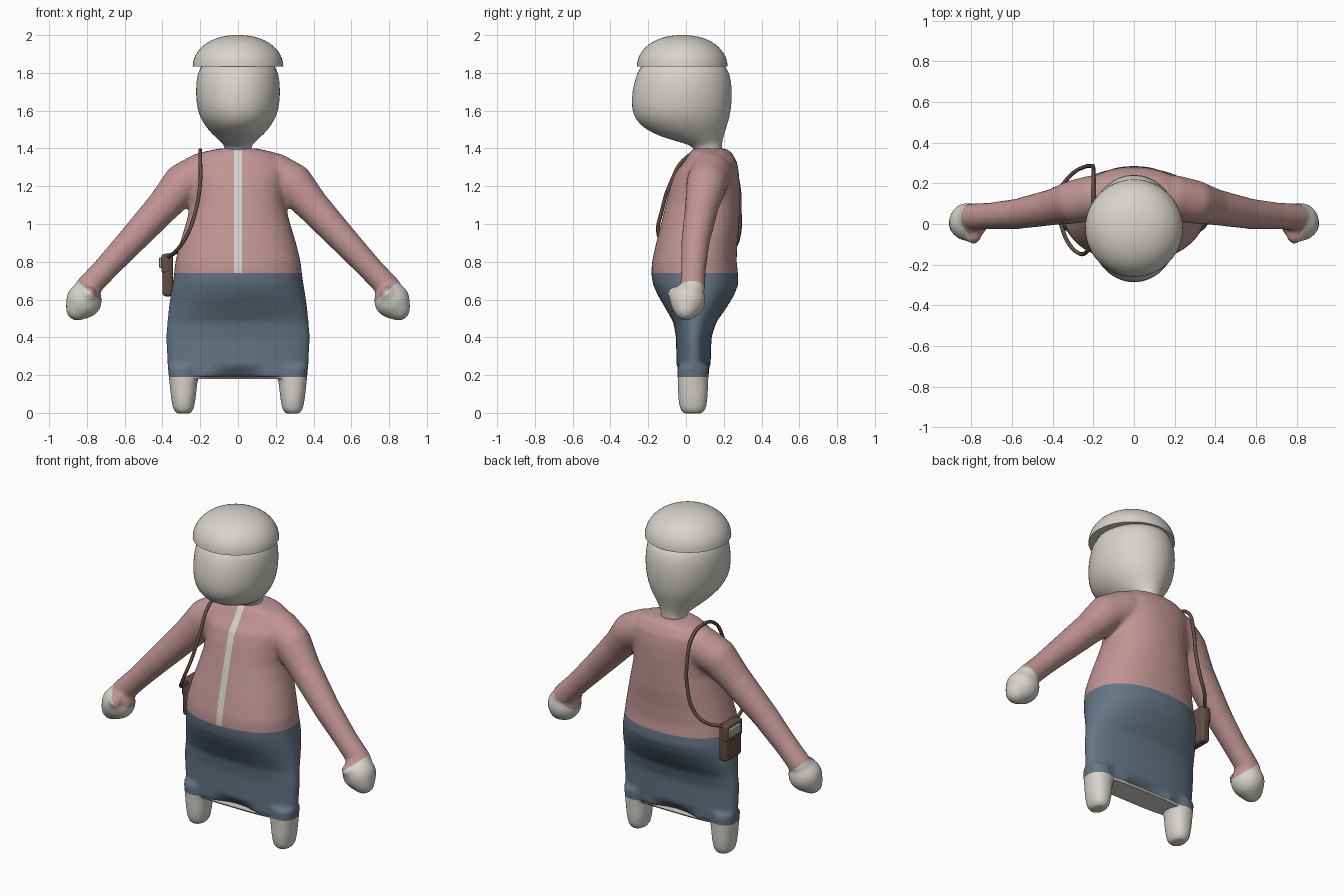
import bpy, bmesh, math
from mathutils import Vector, Matrix

cube = bpy.data.objects.get("Cube")
if cube:
    bpy.data.objects.remove(cube)


def material(name, rgb):
    m = bpy.data.materials.new(name)
    m.use_nodes = True
    m.diffuse_color = (*rgb, 1)
    m.node_tree.nodes["Principled BSDF"].inputs["Base Color"].default_value = (*rgb, 1)
    return m


LIGHT = material("warm_white", (0.68, 0.65, 0.61))
PINK = material("dusty_pink", (0.53, 0.30, 0.30))
BLUE = material("slate_blue", (0.13, 0.18, 0.235))
BROWN = material("leather_brown", (0.13, 0.075, 0.06))
GREY = material("clasp_grey", (0.38, 0.38, 0.37))


def add_object(name, bm, *mats, angle=40):
    mesh = bpy.data.meshes.new(name)
    bmesh.ops.recalc_face_normals(bm, faces=bm.faces)
    bm.to_mesh(mesh)
    bm.free()
    for m in mats:
        mesh.materials.append(m)
    mesh.shade_smooth()
    mesh.set_sharp_from_angle(angle=math.radians(angle))
    obj = bpy.data.objects.new(name, mesh)
    bpy.context.collection.objects.link(obj)
    return obj


def power(v, p):
    return math.copysign(abs(v) ** p, v)


def loft(bm, rings, cx=0, n=48, p=0.9):
    """Closed loft through rings given as (z, half width, front y, back y)."""
    loops = []
    for z, hx, yf, yb in rings:
        loop = []
        for i in range(n):
            a = math.tau * i / n
            x = cx + hx * power(math.cos(a), p)
            y = (yf + yb) / 2 + (yb - yf) / 2 * power(math.sin(a), p)
            loop.append(bm.verts.new((x, y, z)))
        loops.append(loop)
    for a, b in zip(loops, loops[1:]):
        for i in range(n):
            j = (i + 1) % n
            bm.faces.new((a[i], a[j], b[j], b[i]))
    bm.faces.new(loops[0])
    bm.faces.new(loops[-1][::-1])
    return loops


def ball(bm, pos, r):
    return bmesh.ops.create_uvsphere(bm, u_segments=24, v_segments=14, radius=r,
                                     matrix=Matrix.Translation(pos))["verts"]


def limb(bm, stations, side):
    """Chain of tapered capsules through (x, y, z, radius) stations."""
    for a, b in zip(stations, stations[1:]):
        verts = []
        for x, y, z, r in (a, b):
            verts += ball(bm, (x * side, y, z), r)
        hull = bmesh.ops.convex_hull(bm, input=verts)
        inner = [g for g in hull["geom_interior"] if isinstance(g, bmesh.types.BMVert)]
        bmesh.ops.delete(bm, geom=inner, context='VERTS')


# Torso and skirt
bm = bmesh.new()
torso = loft(bm, [
    (0.19, 0.368, -0.05, 0.128), (0.22, 0.37, -0.05, 0.128), (0.25, 0.373, -0.05, 0.13),
    (0.4, 0.382, -0.053, 0.135), (0.48, 0.374, -0.067, 0.16), (0.55, 0.367, -0.107, 0.21),
    (0.62, 0.357, -0.148, 0.253), (0.68, 0.347, -0.175, 0.277), (0.74, 0.338, -0.184, 0.275),
    (0.8, 0.332, -0.18, 0.268), (0.9, 0.307, -0.158, 0.272), (1.0, 0.277, -0.133, 0.282),
    (1.1, 0.25, -0.108, 0.285), (1.2, 0.25, -0.083, 0.284), (1.27, 0.26, -0.058, 0.28),
    (1.33, 0.245, -0.01, 0.27), (1.38, 0.19, 0.02, 0.24), (1.4, 0.1, 0.04, 0.21)])

# Arched notch in the hem, front and back
for loop, depth in zip(torso, (0.55, 0.25)):
    for v in loop:
        if abs(v.co.x) < 0.15:
            v.co.y += (0.038 - v.co.y) * depth * (1 - (v.co.x / 0.15) ** 2)

# Legs, arms and hands
ARM = [(0.19, 0.13, 1.265, 0.112), (0.29, 0.11, 1.215, 0.108), (0.39, 0.085, 1.1, 0.09),
       (0.57, 0.05, 0.905, 0.075), (0.7, 0.04, 0.765, 0.066), (0.8, 0.035, 0.66, 0.066)]
HAND = [(0.815, 0.01, 0.595, 0.095), (0.85, 0.0, 0.55, 0.062)]
THUMB = [(0.81, 0.0, 0.62, 0.05), (0.79, -0.058, 0.63, 0.04)]
for side in (-1, 1):
    loft(bm, [(-0.004, 0.037, -0.012, 0.085), (0.02, 0.055, -0.033, 0.106),
              (0.08, 0.066, -0.042, 0.115), (0.25, 0.084, -0.047, 0.122)],
         cx=0.289 * side, n=24)
    for chain in (ARM, HAND, THUMB):
        limb(bm, chain, side)

# Fuse into one soft skin
source = add_object("body_source", bm)
remesh = source.modifiers.new("fuse", 'REMESH')
remesh.mode = 'VOXEL'
remesh.voxel_size = 0.012
soften = source.modifiers.new("soften", 'SMOOTH')
soften.iterations = 8
deps = bpy.context.evaluated_depsgraph_get()
bm = bmesh.new()
bm.from_mesh(source.evaluated_get(deps).to_mesh())
bpy.data.objects.remove(source)


def cut(point, normal, test):
    faces = [f for f in bm.faces if test(f.calc_center_median())]
    geom = {g for f in faces for g in (f, *f.edges, *f.verts)}
    bmesh.ops.bisect_plane(bm, geom=list(geom), plane_co=point, plane_no=normal, dist=1e-5)


# Clean colour borders: hem, waist, zip and cuffs
for z in (0.19, 0.74):
    cut((0, 0, z), (0, 0, 1), lambda c: abs(c.x) < 0.5)
for side in (-1, 1):
    cut((0.02 * side, 0, 0), (1, 0, 0), lambda c: abs(c.x) < 0.06 and c.y < 0.08 and c.z > 0.73)
    cut((0.8 * side, 0, 0.655), (0.66 * side, 0, -0.75), lambda c: c.x * side > 0.6)

for f in bm.faces:
    c = f.calc_center_median()
    if abs(c.x) > 0.5:
        light = 0.66 * (abs(c.x) - 0.8) - 0.75 * (c.z - 0.655) > 0
        f.material_index = 0 if light else 1
    elif c.z < 0.191:
        f.material_index = 0
    elif c.z < 0.74:
        f.material_index = 2
    else:
        f.material_index = 0 if abs(c.x) < 0.02 and c.y < 0.07 else 1
add_object("body", bm, LIGHT, PINK, BLUE, angle=70)

# Underside web between the legs
bm = bmesh.new()
loft(bm, [(0.18, 0.3, -0.035, 0.11), (0.19, 0.3, -0.042, 0.118)], p=0.6)
add_object("skirt_underside", bm, LIGHT)

# Head with neck
bm = bmesh.new()
loft(bm, [(1.36, 0.075, 0.04, 0.19), (1.41, 0.07, 0.045, 0.19), (1.43, 0.085, -0.02, 0.192),
          (1.46, 0.12, -0.13, 0.198), (1.5, 0.16, -0.215, 0.21), (1.55, 0.195, -0.268, 0.228),
          (1.61, 0.218, -0.29, 0.24), (1.7, 0.226, -0.288, 0.247), (1.8, 0.218, -0.262, 0.235),
          (1.88, 0.18, -0.22, 0.19)], n=32, p=1)
head = add_object("head", bm, LIGHT, angle=80)
head.modifiers.new("round", 'SUBSURF').levels = 1

# Domed cap
bm = bmesh.new()
dome = [(1.833 + 0.167 * math.sin(t), 0.24 * math.cos(t) ** 0.9)
        for t in (math.pi / 2 * i / 14 for i in range(14))]
loft(bm, [(z, r, -0.02 - r, -0.02 + r) for z, r in dome] + [(2.0, 0.01, -0.03, -0.01)], p=1)
add_object("cap", bm, LIGHT)


def box(name, centre, size, bevel, mat):
    bm = bmesh.new()
    bmesh.ops.create_cube(bm, size=1, matrix=Matrix.Translation(centre)
                          @ Matrix.Diagonal((*size, 1)))
    bmesh.ops.bevel(bm, geom=bm.edges[:], offset=bevel, segments=3, profile=0.5,
                    affect='EDGES')
    return add_object(name, bm, mat)


# Shoulder bag
box("bag", (-0.372, 0.105, 0.73), (0.056, 0.15, 0.225), 0.016, BROWN)
box("bag_flap", (-0.38, 0.105, 0.79), (0.05, 0.154, 0.1), 0.012, BROWN)
box("bag_clasp", (-0.41, 0.115, 0.795), (0.014, 0.11, 0.055), 0.004, GREY)

# Bag strap over the shoulder
PATH = [(-0.37, 0.04, 0.825), (-0.33, -0.08, 0.855), (-0.27, -0.145, 0.94),
        (-0.222, -0.125, 1.08), (-0.2, -0.08, 1.22), (-0.2, 0.0, 1.35), (-0.2, 0.12, 1.392),
        (-0.2, 0.23, 1.35), (-0.2, 0.275, 1.22), (-0.21, 0.285, 1.06), (-0.245, 0.28, 0.94),
        (-0.3, 0.25, 0.87), (-0.37, 0.17, 0.83)]
curve = bpy.data.curves.new("bag_strap", 'CURVE')
curve.dimensions = '3D'
curve.bevel_depth = 0.01
curve.bevel_resolution = 2
curve.resolution_u = 8
spline = curve.splines.new('BEZIER')
spline.bezier_points.add(len(PATH) - 1)
for point, co in zip(spline.bezier_points, PATH):
    point.co = Vector(co)
    point.handle_left_type = point.handle_right_type = 'AUTO'
curve.materials.append(BROWN)
strap = bpy.data.objects.new("bag_strap", curve)
bpy.context.collection.objects.link(strap)
